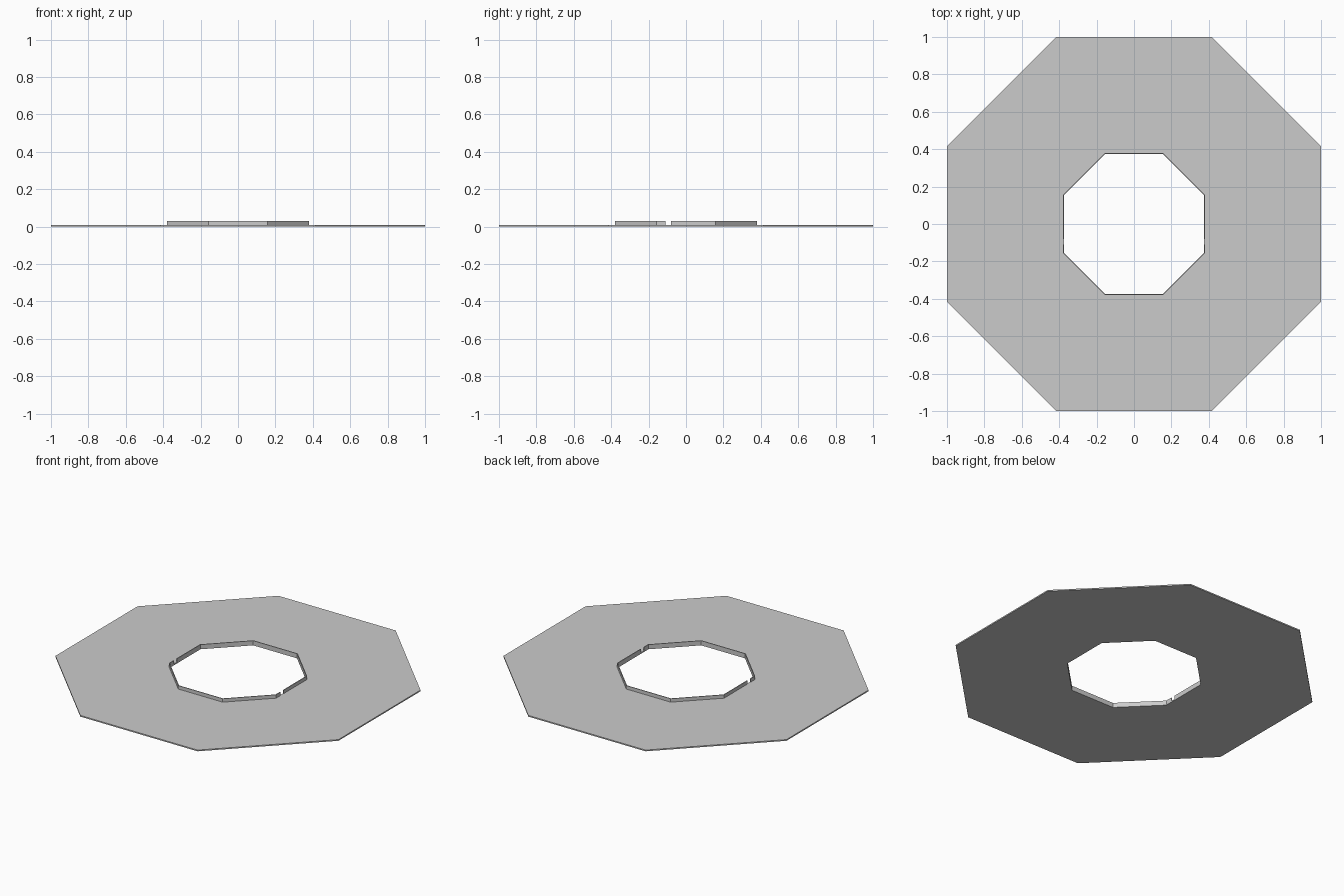
import bpy, math

if "Cube" in bpy.data.objects:
    bpy.data.objects.remove(bpy.data.objects["Cube"])

PLATE_H, RIM_H = 0.008, 0.03
HOLE, RIM_OUT = 0.374, 0.379      # flat-to-centre distances
GAP_LOW, GAP_HIGH = -0.11, -0.08  # slots in the left and right rim walls


def octagon(apothem, first=0, last=7):
    r = apothem / math.cos(math.pi / 8)
    return [(r * math.cos(math.pi / 8 + i * math.pi / 4),
             r * math.sin(math.pi / 8 + i * math.pi / 4))
            for i in range(first, last + 1)]


def band(name, inner, outer, z0, z1, closed):
    """Solid strip between two matching outlines."""
    n = len(inner)
    verts = []
    for (ix, iy), (ox, oy) in zip(inner, outer):
        verts += [(ix, iy, z0), (ox, oy, z0), (ox, oy, z1), (ix, iy, z1)]
    faces = []
    for i in range(n if closed else n - 1):
        a, b = 4 * i, 4 * ((i + 1) % n)
        for k in range(4):
            m = (k + 1) % 4
            faces.append((a + k, b + k, b + m, a + m))
    if not closed:
        e = 4 * (n - 1)
        faces += [(0, 1, 2, 3), (e + 3, e + 2, e + 1, e)]
    mesh = bpy.data.meshes.new(name)
    mesh.from_pydata(verts, [], faces)
    obj = bpy.data.objects.new(name, mesh)
    bpy.context.collection.objects.link(obj)
    return obj


# Flat octagonal plate with an octagonal hole
band("plate", octagon(HOLE), octagon(1.0), 0, PLATE_H, True)


# Raised thin rim around the hole, split into two by the side slots
def rim_path(a, first, last, gap_y):
    side = a if first == 0 else -a
    return [(side, gap_y)] + octagon(a, first, last) + [(-side, gap_y)]


for name, first, last, y in (("rim_back", 0, 3, GAP_HIGH),
                             ("rim_front", 4, 7, GAP_LOW)):
    band(name, rim_path(HOLE, first, last, y), rim_path(RIM_OUT, first, last, y),
         PLATE_H, RIM_H, False)
